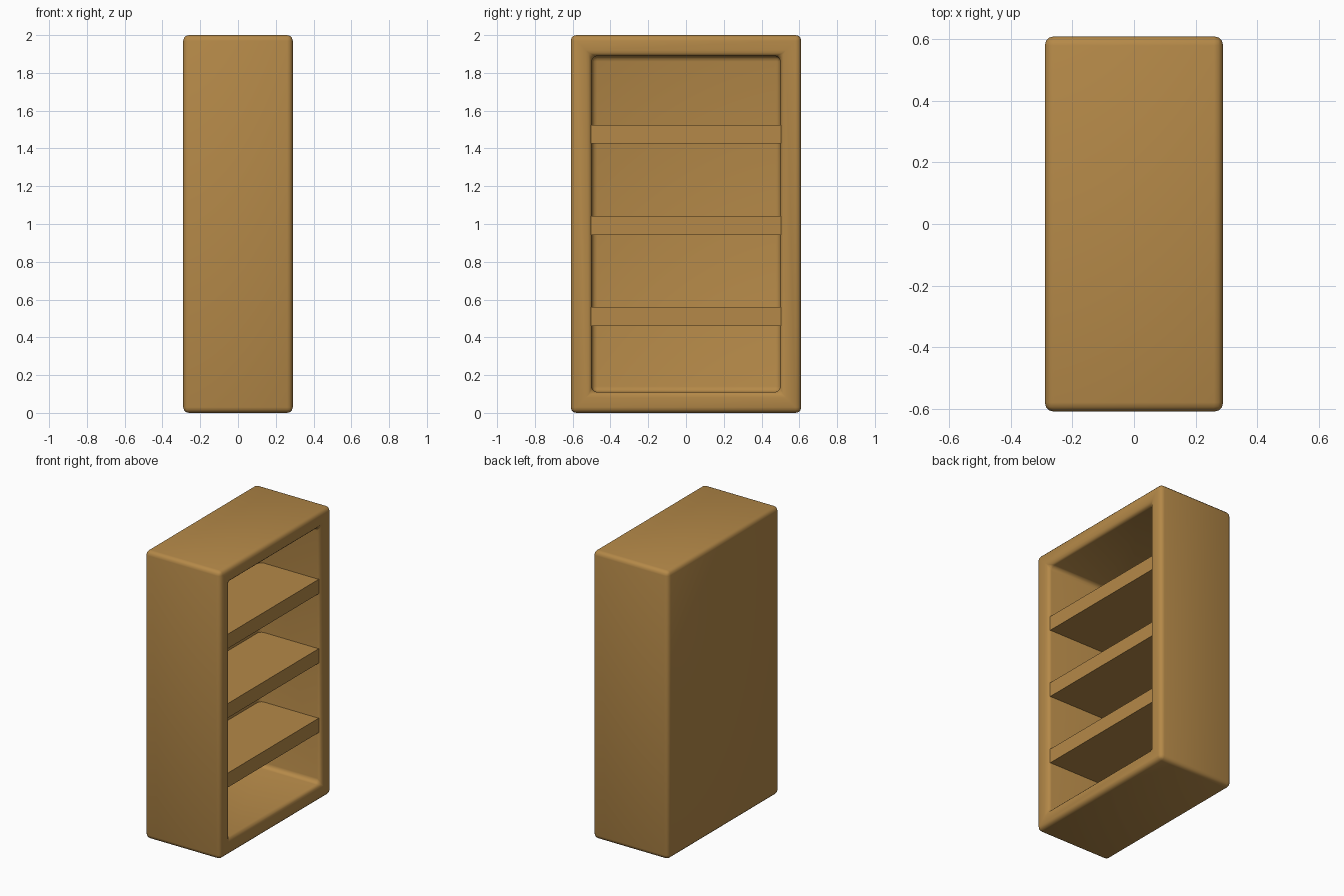
import bpy, bmesh, math
from mathutils import Vector

if "Cube" in bpy.data.objects:
    bpy.data.objects.remove(bpy.data.objects["Cube"], do_unlink=True)

DEPTH, WIDTH, HEIGHT = 0.58, 1.22, 2.0
WALL = 0.11

wood = bpy.data.materials.new("warm_wood")
wood.use_nodes = True
colour = (0.46, 0.25, 0.065, 1)
wood.diffuse_color = colour
wood.node_tree.nodes["Principled BSDF"].inputs["Base Color"].default_value = colour


def add_box(bm, size, centre):
    bmesh.ops.create_cube(bm, size=1)
    bmesh.ops.scale(bm, vec=size, verts=bm.verts)
    bmesh.ops.translate(bm, vec=centre, verts=bm.verts)


def make_object(name, bm):
    mesh = bpy.data.meshes.new(name)
    bm.to_mesh(mesh)
    bm.free()
    mesh.materials.append(wood)
    obj = bpy.data.objects.new(name, mesh)
    bpy.context.collection.objects.link(obj)
    return obj


# Cabinet: box hollowed from its open +x side, with every edge rounded
bm = bmesh.new()
add_box(bm, (DEPTH, WIDTH, HEIGHT), (0, 0, HEIGHT / 2))
bm.normal_update()
opening = max(bm.faces, key=lambda f: f.normal.x)
bmesh.ops.inset_region(bm, faces=[opening], thickness=WALL, use_even_offset=True)
pushed = bmesh.ops.extrude_face_region(bm, geom=[opening])
inner = [v for v in pushed["geom"] if isinstance(v, bmesh.types.BMVert)]
bmesh.ops.translate(bm, vec=Vector((WALL - DEPTH, 0, 0)), verts=inner)
if opening.is_valid:
    bmesh.ops.delete(bm, geom=[opening], context="FACES_ONLY")
bmesh.ops.recalc_face_normals(bm, faces=bm.faces)
cabinet = make_object("cabinet", bm)
bevel = cabinet.modifiers.new("rounded_edges", "BEVEL")
bevel.width = 0.03
bevel.segments = 3
bevel.limit_method = "ANGLE"

bpy.ops.object.select_all(action="DESELECT")
cabinet.select_set(True)
bpy.context.view_layer.objects.active = cabinet
bpy.ops.object.shade_smooth()

# Shelves: crisp boards set just behind the rim, tucked into the back
front, back = 0.27, -0.2
for i, z in enumerate((0.51, 0.993, 1.475)):
    bm = bmesh.new()
    add_box(bm, (front - back, WIDTH - 2 * WALL + 0.01, 0.1),
            ((front + back) / 2, 0, z))
    make_object(f"shelf_{i + 1}", bm)
